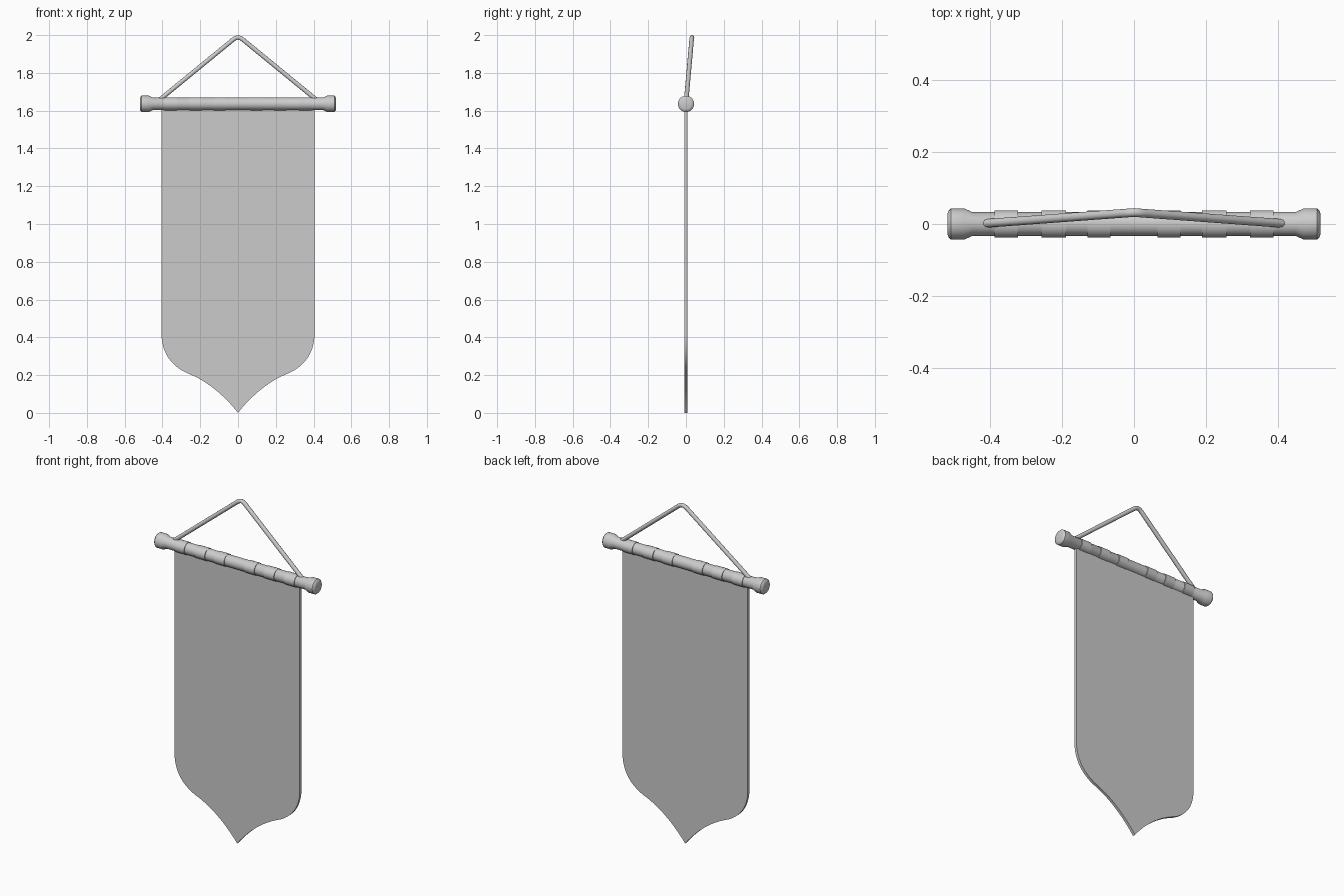
import bpy, bmesh
from math import sin, cos, pi, radians

if "Cube" in bpy.data.objects:
    bpy.data.objects.remove(bpy.data.objects["Cube"])

ROD_Z = 1.636


def make_object(name, bm, smooth=True):
    bmesh.ops.recalc_face_normals(bm, faces=bm.faces)
    mesh = bpy.data.meshes.new(name)
    bm.to_mesh(mesh)
    bm.free()
    ob = bpy.data.objects.new(name, mesh)
    bpy.context.collection.objects.link(ob)
    bpy.ops.object.select_all(action='DESELECT')
    ob.select_set(True)
    bpy.context.view_layer.objects.active = ob
    if smooth:
        bpy.ops.object.shade_smooth_by_angle(angle=radians(30))
    return ob


def lathe_x(name, profile, sy=1.0, sz=1.0, n=32):
    """Revolve (x, radius) points about the rod axis and cap both ends."""
    bm = bmesh.new()
    rings = [[bm.verts.new((x, r * sy * cos(2 * pi * i / n),
                            ROD_Z + r * sz * sin(2 * pi * i / n)))
              for i in range(n)] for x, r in profile]
    for a, b in zip(rings, rings[1:]):
        for i in range(n):
            j = (i + 1) % n
            bm.faces.new((a[i], a[j], b[j], b[i]))
    bm.faces.new(rings[0])
    bm.faces.new(rings[-1])
    return make_object(name, bm)


def bezier(p0, p1, p2, p3, n):
    return [tuple((1 - t)**3 * a + 3 * (1 - t)**2 * t * b + 3 * (1 - t) * t * t * c + t**3 * d
                  for a, b, c, d in zip(p0, p1, p2, p3))
            for t in (i / n for i in range(n + 1))]


# Rod with a flared knob at each end
half = [(0.45, 0.033), (0.472, 0.043), (0.51, 0.043), (0.517, 0.036), (0.52, 0.028)]
lathe_x("rod", [(-x, r) for x, r in reversed(half)] + half)

# Cloth loops wrapped round the rod
for k, (x0, x1) in enumerate([(0.065, 0.13), (0.19, 0.257), (0.323, 0.388)]):
    for side, s in (("right", 1), ("left", -1)):
        lathe_x(f"cloth_loop_{side}_{k + 1}", [(s * x0, 0.036), (s * x1, 0.036)],
                sy=1.05, sz=0.97)

# Banner cloth: straight sides, rounded shoulders, pointed tip
edge = [(0.405, 1.63)]
edge += bezier((0.405, 0.42), (0.405, 0.31), (0.345, 0.24), (0.255, 0.205), 12)
edge += bezier((0.255, 0.205), (0.16, 0.165), (0.07, 0.09), (0.0, 0.0), 12)[1:]
bm = bmesh.new()
rows = []
for x, z in edge[:-1]:
    rows.append((bm.verts.new((-x, 0, z)), bm.verts.new((x, 0, z))))
tip = bm.verts.new((0, 0, edge[-1][1]))
for a, b in zip(rows, rows[1:]):
    bm.faces.new((a[0], b[0], b[1], a[1]))
bm.faces.new((rows[-1][0], tip, rows[-1][1]))
ext = bmesh.ops.extrude_face_region(bm, geom=bm.faces[:])
for v in ext["geom"]:
    if isinstance(v, bmesh.types.BMVert):
        v.co.y = 0.008
for v in bm.verts:
    if v.co.y == 0:
        v.co.y = -0.008
make_object("banner_cloth", bm)

# Hanging cord, leaning slightly backwards
side_pts = [(0.422, 0.001, 1.652), (0.026, 0.030, 1.976), (0.014, 0.031, 1.984)]
pts = [(-x, y, z) for x, y, z in side_pts] + [(0, 0.032, 1.988)] + side_pts[::-1]
cu = bpy.data.curves.new("hanging_cord", 'CURVE')
cu.dimensions = '3D'
cu.bevel_depth = 0.012
cu.bevel_resolution = 3
cu.use_fill_caps = True
sp = cu.splines.new('POLY')
sp.points.add(len(pts) - 1)
for p, co in zip(sp.points, pts):
    p.co = (*co, 1)
cord = bpy.data.objects.new("hanging_cord", cu)
bpy.context.collection.objects.link(cord)
bpy.ops.object.select_all(action='DESELECT')
cord.select_set(True)
bpy.context.view_layer.objects.active = cord
bpy.ops.object.convert(target='MESH')
bpy.ops.object.shade_smooth_by_angle(angle=radians(40))
